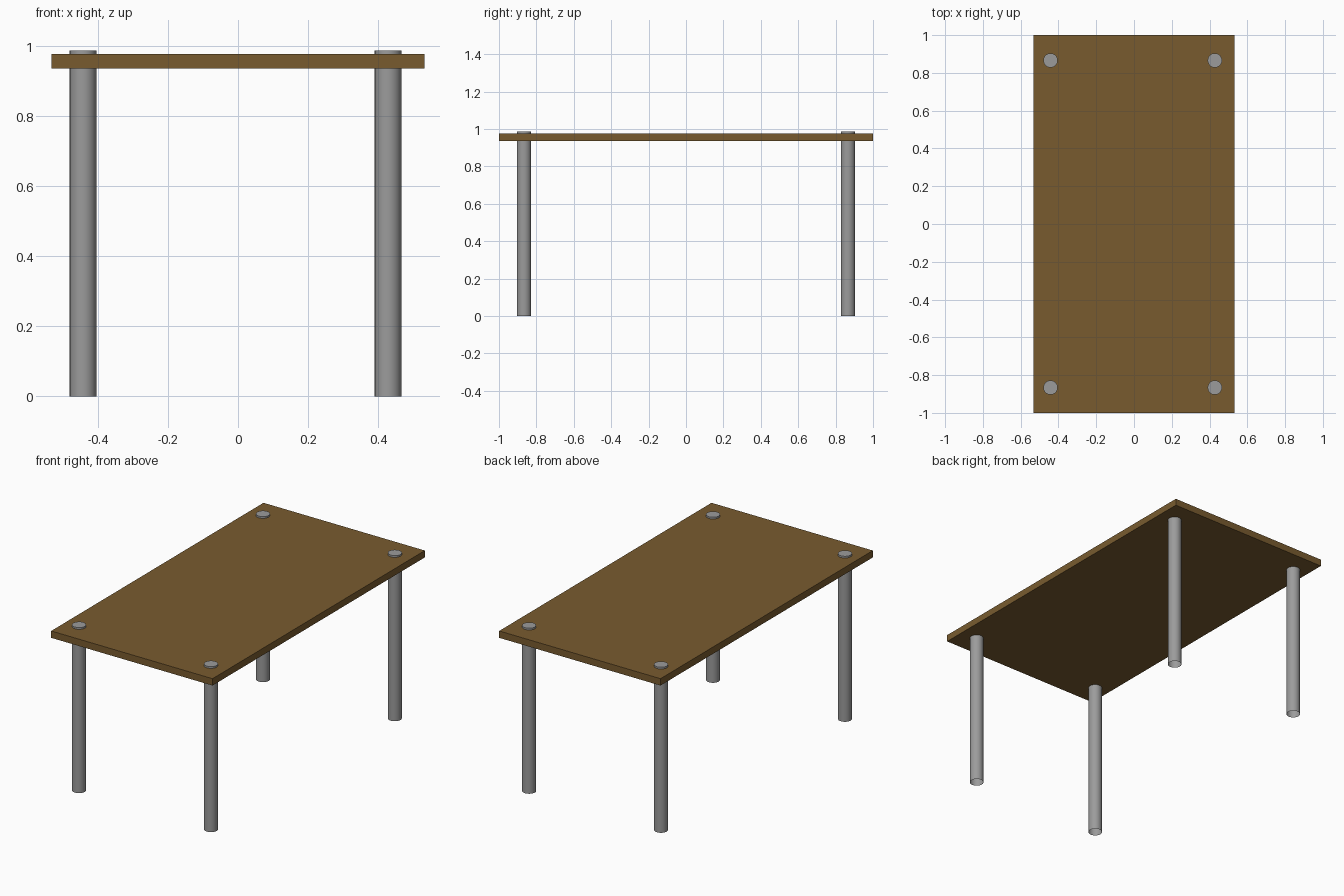
import bpy, bmesh, math

if "Cube" in bpy.data.objects:
    bpy.data.objects.remove(bpy.data.objects["Cube"])

def material(name, rgb):
    m = bpy.data.materials.new(name)
    m.diffuse_color = (*rgb, 1)
    m.use_nodes = True
    m.node_tree.nodes["Principled BSDF"].inputs["Base Color"].default_value = m.diffuse_color
    return m

wood = material("brown wood", (0.19, 0.105, 0.028))
metal = material("grey metal", (0.33, 0.33, 0.33))

# Table top slab
bpy.ops.mesh.primitive_cube_add(size=1, location=(0, 0, 0.956))
top = bpy.context.object
top.name = "table_top"
top.scale = (1.064, 2.0, 0.041)
bpy.ops.object.transform_apply(location=False, rotation=False, scale=True)
top.data.materials.append(wood)

# Round legs that poke through the top, open underneath
LEG_H = 0.987
for side, x in (("left", -0.442), ("right", 0.428)):
    for end, y in (("front", -0.866), ("back", 0.866)):
        bpy.ops.mesh.primitive_cylinder_add(vertices=32, radius=0.038, depth=LEG_H,
                                            location=(x, y, LEG_H / 2))
        leg = bpy.context.object
        leg.name = f"{end}_{side}_leg"
        leg.data.materials.append(metal)
        bm = bmesh.new()
        bm.from_mesh(leg.data)
        bottom = [f for f in bm.faces if f.normal.z < -0.9]
        bmesh.ops.delete(bm, geom=bottom, context='FACES_ONLY')
        bm.to_mesh(leg.data)
        bm.free()
        bpy.ops.object.shade_smooth_by_angle(angle=math.radians(30))
